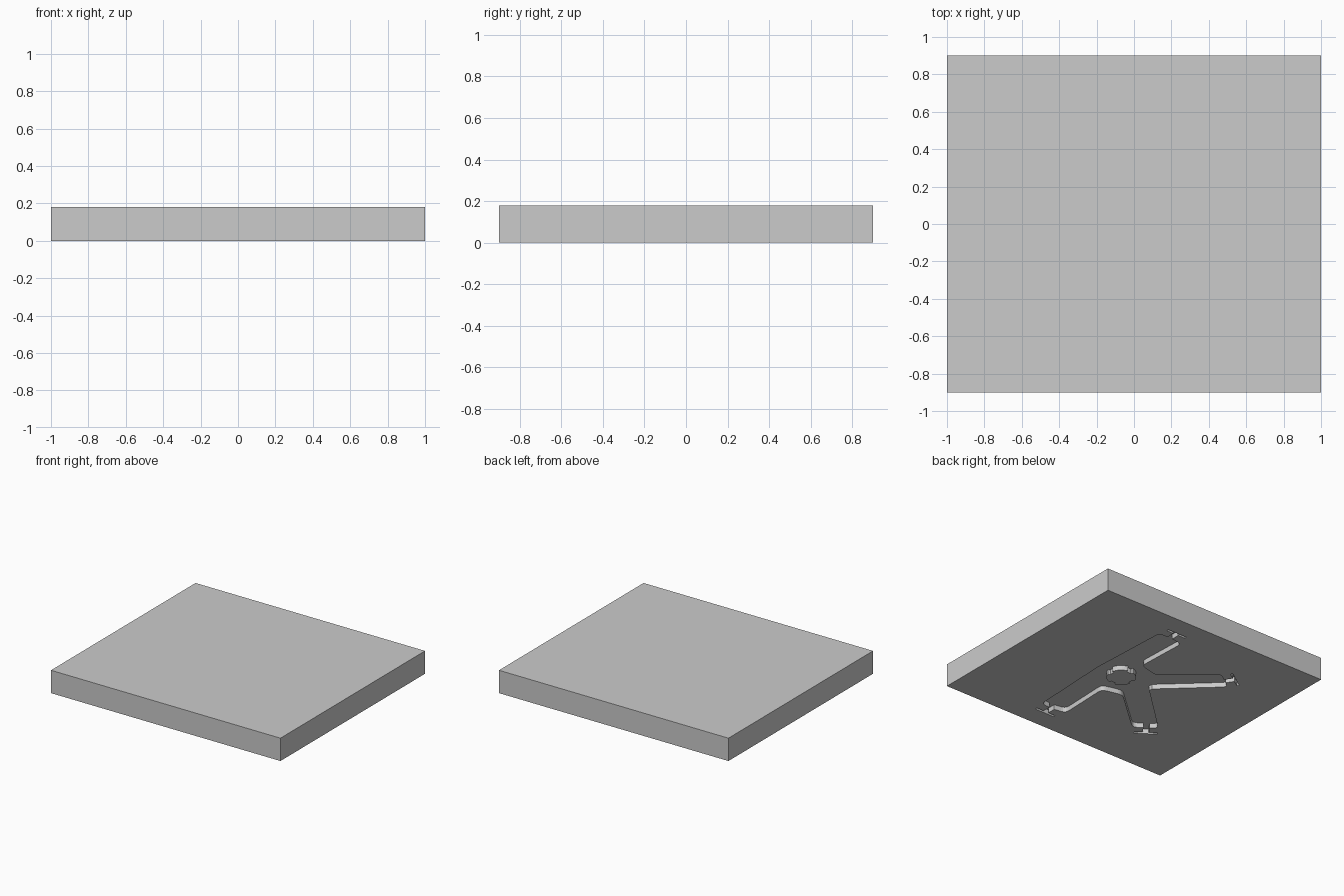
import bpy, bmesh
from math import cos, sin, radians
from mathutils import Vector

DEPTH = 0.038       # depth of the recess in the underside
HEIGHT = 0.18

if "Cube" in bpy.data.objects:
    bpy.data.objects.remove(bpy.data.objects["Cube"])

grey = bpy.data.materials.new("light_grey")
grey.use_nodes = True
colour = (0.6, 0.6, 0.6, 1)
grey.diffuse_color = colour
for node in grey.node_tree.nodes:
    if node.type == 'BSDF_PRINCIPLED':
        node.inputs["Base Color"].default_value = colour


def prism(name, outline, bottom, top):
    """Extrude a closed flat outline between two heights."""
    bm = bmesh.new()
    face = bm.faces.new([bm.verts.new((p[0], p[1], bottom)) for p in outline])
    result = bmesh.ops.extrude_face_region(bm, geom=[face])
    verts = [g for g in result["geom"] if isinstance(g, bmesh.types.BMVert)]
    bmesh.ops.translate(bm, verts=verts, vec=(0, 0, top - bottom))
    bmesh.ops.recalc_face_normals(bm, faces=bm.faces)
    mesh = bpy.data.meshes.new(name)
    bm.to_mesh(mesh)
    bm.free()
    mesh.materials.append(grey)
    obj = bpy.data.objects.new(name, mesh)
    bpy.context.collection.objects.link(obj)
    return obj


def tee(base, along):
    """T-shaped slot at an arm end; the end edge runs in direction along."""
    base, u = Vector(base), Vector(along).normalized()
    v = Vector((u.y, -u.x))
    half = [(0.022, 0), (0.022, 0.066), (0.085, 0.066), (0.085, 0.084)]
    points = [(-a, b) for a, b in half] + [(a, b) for a, b in reversed(half)]
    return [base + u * a + v * b for a, b in points]


def rounded(corners, radius=0.04, steps=5):
    """Replace each inner corner of a path by a small smooth bend."""
    pts = [Vector(c) for c in corners]
    path = [pts[0]]
    for a, b, c in zip(pts, pts[1:], pts[2:]):
        p = b + (a - b).normalized() * min(radius, (a - b).length * 0.45)
        q = b + (c - b).normalized() * min(radius, (c - b).length * 0.45)
        for i in range(steps + 1):
            t = i / steps
            path.append(p * (1 - t) ** 2 + b * 2 * t * (1 - t) + q * t ** 2)
    return path + [pts[-1]]


# Half of the four-armed outline, from the front centre round to the back
front_tee = tee((0.217, 0.66), (-1, 0))
rear_tee = tee((-0.485, 0.437), (-0.82, -0.56))
half = rounded([(0.345, 0), (0.315, 0.655), front_tee[0]])
half += front_tee[1:-1]
half += rounded([front_tee[-1], (0.1, 0.645), (0.115, 0.225),
                 (-0.05, 0.185), (-0.4, 0.495), rear_tee[0]])
half += rear_tee[1:-1]
half += rounded([rear_tee[-1], (-0.55, 0.385), (-0.155, 0.015)])
mirrored = [(p.x, -p.y) for p in reversed(half[1:])]

# Slab with the recess cut into its underside
slab = prism("slab", [(-1, -0.9), (1, -0.9), (1, 0.9), (-1, 0.9)], 0, HEIGHT)
cutter = prism("recess_cutter", list(half) + mirrored, -0.1, DEPTH)
cutter.hide_render = True
cutter.hide_viewport = True
cutter.display_type = 'WIRE'
cut = slab.modifiers.new("recess", 'BOOLEAN')
cut.operation = 'DIFFERENCE'
cut.solver = 'EXACT'
cut.object = cutter

# Round hub left standing in the recess, notched on four sides
hub = []
for quarter in range(4):
    for radius, start, stop, steps in ((0.088, -13, 13, 3), (0.107, 13, 77, 8)):
        for i in range(steps + 1):
            angle = radians(90 * quarter + start + (stop - start) * i / steps)
            hub.append((0.12 + radius * cos(angle), radius * sin(angle)))
prism("hub", hub, 0, DEPTH + 0.01)
